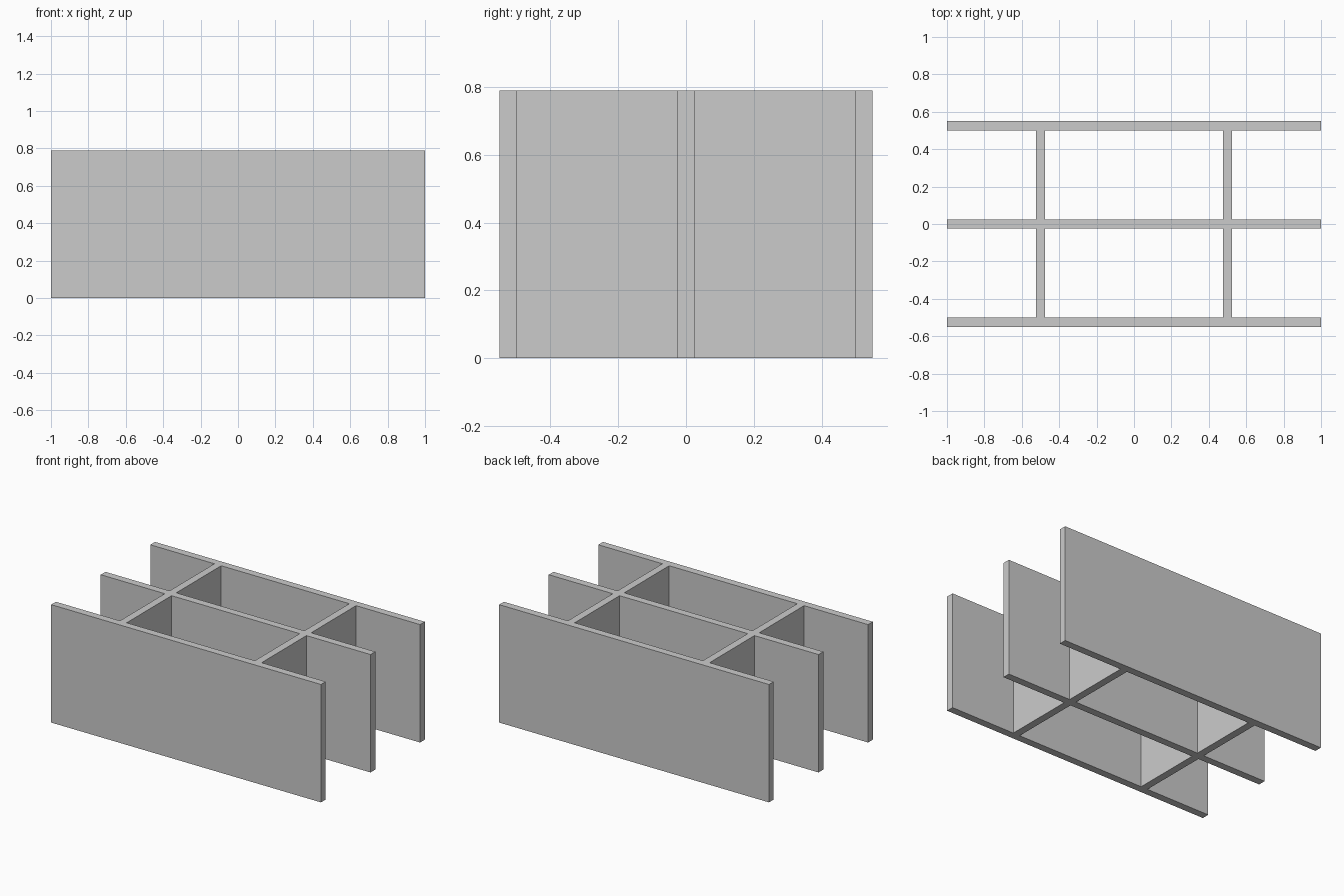
import bpy
import bmesh

if "Cube" in bpy.data.objects:
    bpy.data.objects.remove(bpy.data.objects["Cube"])

HEIGHT = 0.79
# Plan grid lines: every wall is 0.05 thick
XS = [-1.0, -0.525, -0.475, 0.475, 0.525, 1.0]
YS = [-0.55, -0.5, -0.025, 0.025, 0.5, 0.55]

bm = bmesh.new()
grid = {}


def point(i, j):
    if (i, j) not in grid:
        grid[i, j] = bm.verts.new((XS[i], YS[j], 0))
    return grid[i, j]


# Floor plan: three long walls (even rows) joined by two cross walls (odd columns)
for i in range(5):
    for j in range(5):
        if j % 2 == 0 or i % 2 == 1:
            bm.faces.new([point(i, j), point(i + 1, j),
                          point(i + 1, j + 1), point(i, j + 1)])

# Raise the plan into one solid lattice
raised = bmesh.ops.extrude_face_region(bm, geom=bm.faces[:], use_keep_orig=True)
top = [g for g in raised["geom"] if isinstance(g, bmesh.types.BMVert)]
bmesh.ops.translate(bm, verts=top, vec=(0, 0, HEIGHT))
bmesh.ops.recalc_face_normals(bm, faces=bm.faces[:])

mesh = bpy.data.meshes.new("divider_walls")
bm.to_mesh(mesh)
bm.free()
walls = bpy.data.objects.new("divider_walls", mesh)
bpy.context.collection.objects.link(walls)
